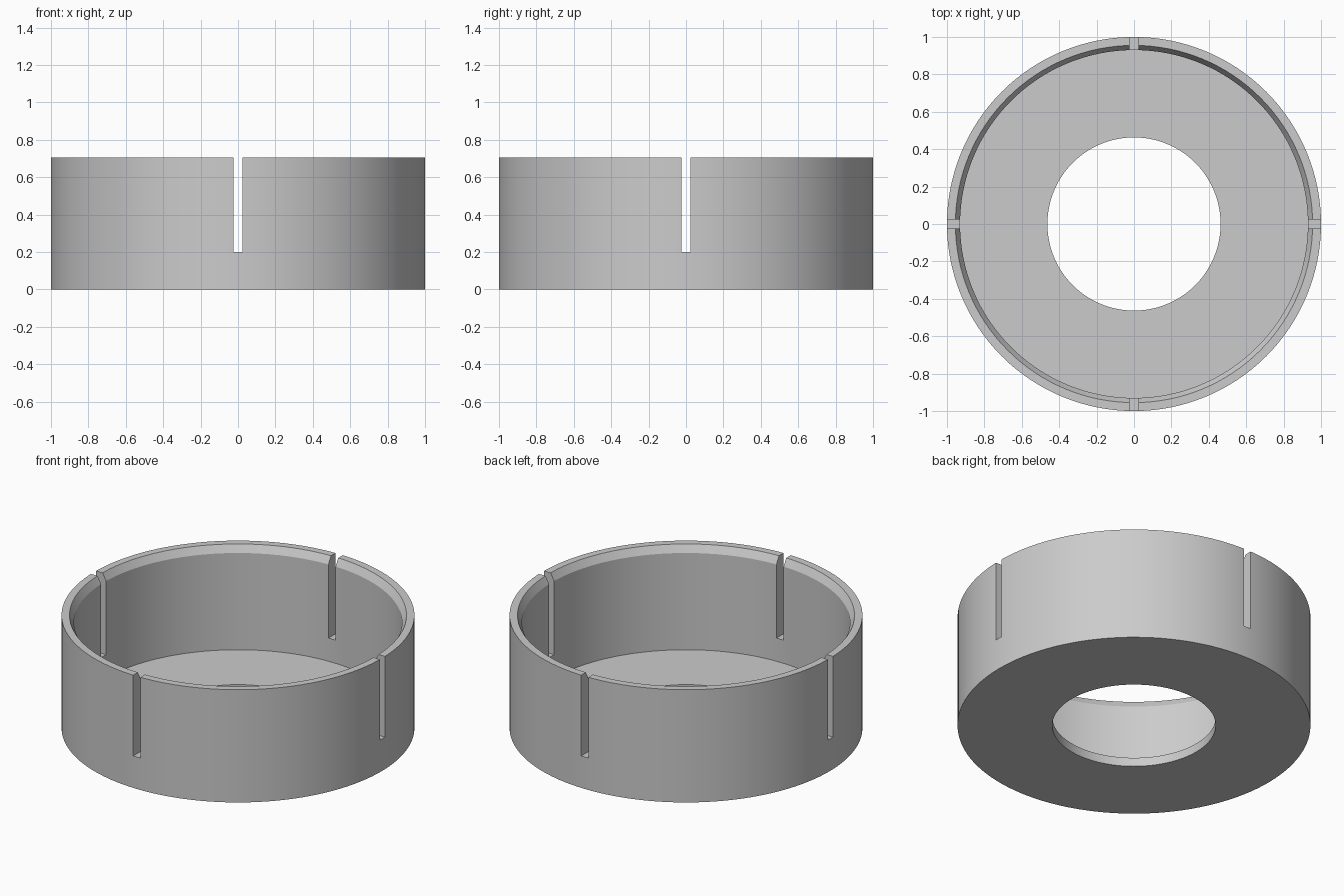
import bpy
import bmesh
from math import cos, sin, pi, radians

if "Cube" in bpy.data.objects:
    bpy.data.objects.remove(bpy.data.objects["Cube"], do_unlink=True)

SEGMENTS = 128
HEIGHT = 0.705
SLOT_BOTTOM = 0.2
SLOT_WIDTH = 0.05

# Single grey material
grey = bpy.data.materials.new("plain grey")
grey.use_nodes = True
colour = (0.6, 0.6, 0.6, 1)
grey.diffuse_color = colour
grey.node_tree.nodes["Principled BSDF"].inputs["Base Color"].default_value = colour


def lathe(name, profile):
    """Revolve a closed (radius, height) outline around z."""
    bm = bmesh.new()
    rings = []
    for i in range(SEGMENTS):
        a = 2 * pi * i / SEGMENTS
        rings.append([bm.verts.new((r * cos(a), r * sin(a), z)) for r, z in profile])
    for i, ring in enumerate(rings):
        following = rings[(i + 1) % SEGMENTS]
        for j in range(len(profile)):
            k = (j + 1) % len(profile)
            bm.faces.new((ring[j], following[j], following[k], ring[k]))
    bmesh.ops.recalc_face_normals(bm, faces=bm.faces)
    mesh = bpy.data.meshes.new(name)
    bm.to_mesh(mesh)
    bm.free()
    obj = bpy.data.objects.new(name, mesh)
    bpy.context.collection.objects.link(obj)
    mesh.materials.append(grey)
    return obj


# Cup with a thin floor, round hole and chamfered inner lip
cup = lathe("slotted_cup", [
    (0.463, 0), (1, 0), (1, HEIGHT), (0.955, HEIGHT),
    (0.93, HEIGHT - 0.045), (0.93, 0.055), (0.463, 0.055),
])

# Two crossing cutters open four slots in the wall
for name, size in (("slot_cutter_x", (3, SLOT_WIDTH, 1)),
                   ("slot_cutter_y", (SLOT_WIDTH, 3, 1))):
    bpy.ops.mesh.primitive_cube_add(size=1, location=(0, 0, SLOT_BOTTOM + 0.5))
    cutter = bpy.context.object
    cutter.name = name
    cutter.scale = size
    cutter.hide_render = True
    cutter.data.materials.append(grey)
    cut = cup.modifiers.new(name, 'BOOLEAN')
    cut.operation = 'DIFFERENCE'
    cut.solver = 'EXACT'
    cut.object = cutter
    bpy.context.view_layer.objects.active = cup
    bpy.ops.object.modifier_apply(modifier=cut.name)
    bpy.data.objects.remove(cutter, do_unlink=True)

# Smooth round walls, crisp rims and slots
bpy.ops.object.select_all(action='DESELECT')
cup.select_set(True)
bpy.context.view_layer.objects.active = cup
bpy.ops.object.shade_smooth_by_angle(angle=radians(25))
